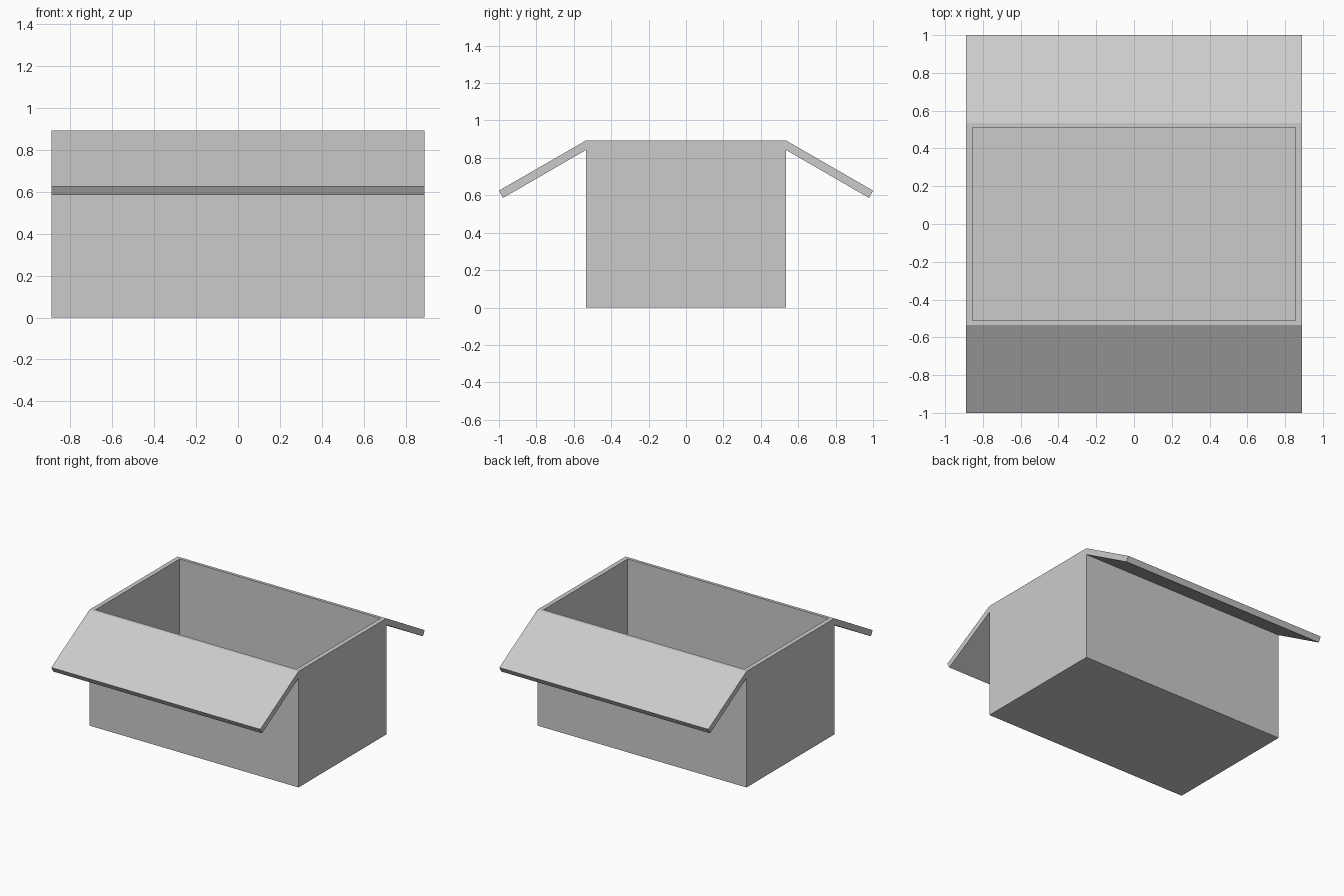
import bpy, bmesh

if "Cube" in bpy.data.objects:
    bpy.data.objects.remove(bpy.data.objects["Cube"])

HALF_X = 0.89      # half length of the box
HALF_Y = 0.535     # half depth of the box
TOP = 0.893        # rim height
FLOOR = 0.035      # floor thickness

# Right half of the end profile (y, z): wall, then the folded-down flap
half = [(HALF_Y, 0.0), (HALF_Y, 0.842), (0.978, 0.586), (1.0, 0.625), (HALF_Y, TOP)]
profile = half + [(-y, z) for y, z in reversed(half)]


def prism(name, points, hx):
    """Extrude a closed y-z profile along x."""
    bm = bmesh.new()
    face = bm.faces.new([bm.verts.new((-hx, y, z)) for y, z in points])
    ext = bmesh.ops.extrude_face_region(bm, geom=[face], use_keep_orig=True)
    verts = [g for g in ext["geom"] if isinstance(g, bmesh.types.BMVert)]
    bmesh.ops.translate(bm, verts=verts, vec=(2 * hx, 0, 0))
    bmesh.ops.recalc_face_normals(bm, faces=bm.faces)
    mesh = bpy.data.meshes.new(name)
    bm.to_mesh(mesh)
    bm.free()
    obj = bpy.data.objects.new(name, mesh)
    bpy.context.collection.objects.link(obj)
    return obj


# Box body with both flaps
box = prism("open_box_with_flaps", profile, HALF_X)

# Hollow out the inside
cutter = prism("cavity_cutter",
               [(-0.512, FLOOR), (0.512, FLOOR), (0.512, 1.2), (-0.512, 1.2)], 0.855)
mod = box.modifiers.new("cavity", 'BOOLEAN')
mod.operation = 'DIFFERENCE'
mod.solver = 'EXACT'
mod.object = cutter

# Apply the cut, then drop the cutter
bpy.context.view_layer.objects.active = box
box.select_set(True)
bpy.ops.object.modifier_apply(modifier=mod.name)
bpy.data.objects.remove(cutter)
